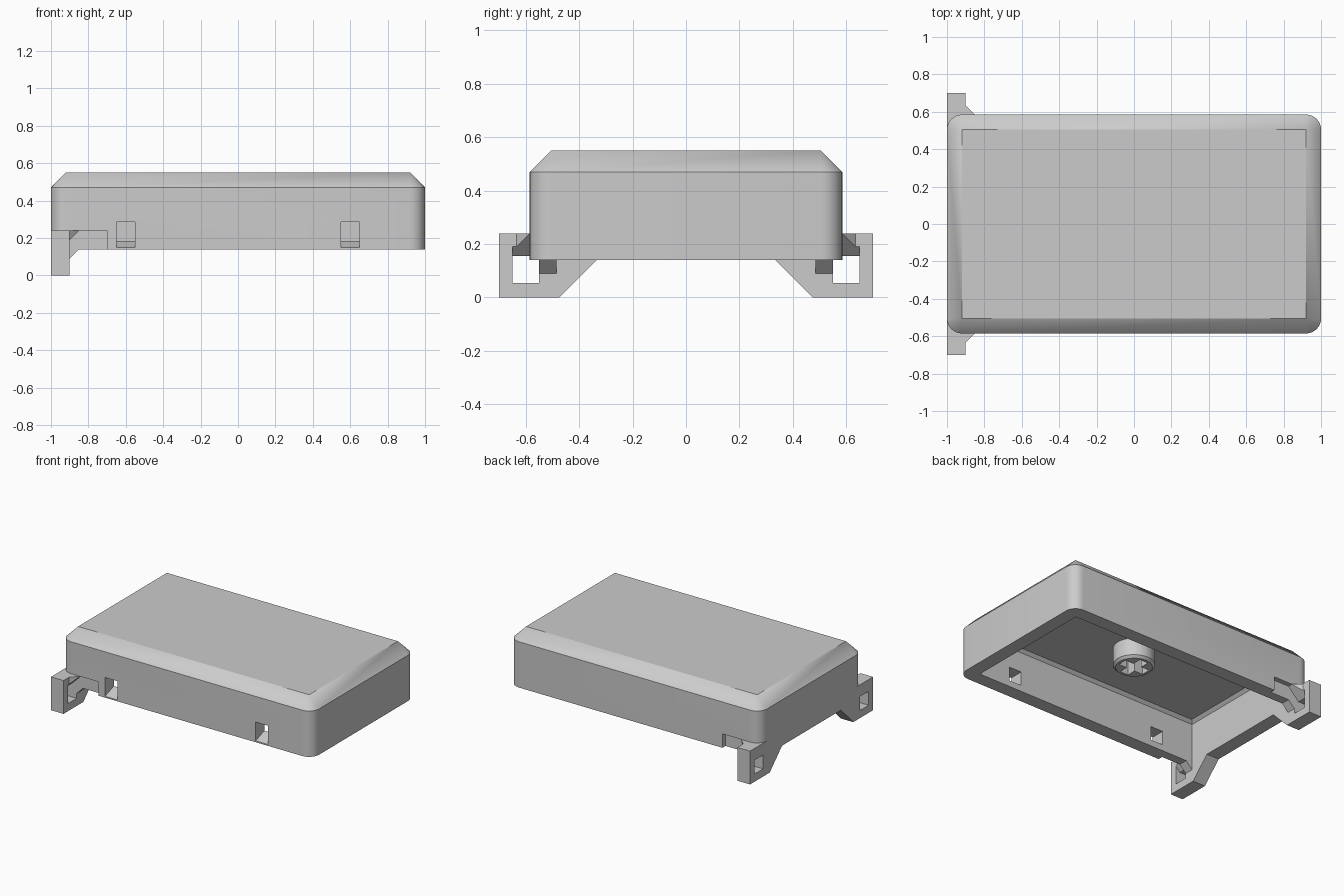
import bpy, bmesh, math
from mathutils import Vector

old = bpy.data.objects.get("Cube")
if old:
    bpy.data.objects.remove(old, do_unlink=True)

grey = bpy.data.materials.new("light_grey")
grey.use_nodes = True
colour = (0.6, 0.6, 0.6, 1)
grey.diffuse_color = colour
grey.node_tree.nodes["Principled BSDF"].inputs["Base Color"].default_value = colour


def finish(name, bm):
    bmesh.ops.recalc_face_normals(bm, faces=bm.faces)
    mesh = bpy.data.meshes.new(name)
    bm.to_mesh(mesh)
    bm.free()
    mesh.materials.append(grey)
    obj = bpy.data.objects.new(name, mesh)
    bpy.context.collection.objects.link(obj)
    return obj


def loft(name, rings):
    """Skin a stack of equal-length point rings and cap both ends."""
    bm = bmesh.new()
    loops = [[bm.verts.new(p) for p in ring] for ring in rings]
    n = len(loops[0])
    for a, b in zip(loops, loops[1:]):
        for i in range(n):
            j = (i + 1) % n
            bm.faces.new((a[i], a[j], b[j], b[i]))
    bm.faces.new(loops[0])
    bm.faces.new(loops[-1])
    bmesh.ops.remove_doubles(bm, verts=bm.verts, dist=0.0001)
    return finish(name, bm)


def rect_ring(hx, hy, r, z, steps=8):
    """Rounded rectangle; zero radius makes sharp corners."""
    pts = []
    for q, (sx, sy) in enumerate([(1, 1), (-1, 1), (-1, -1), (1, -1)]):
        for k in range(steps + 1):
            a = (q + k / steps) * math.pi / 2
            pts.append((sx * (hx - r) + r * math.cos(a), sy * (hy - r) + r * math.sin(a), z))
    return pts


def circle_ring(r, z, n=32):
    return [(r * math.cos(math.tau * i / n), r * math.sin(math.tau * i / n), z) for i in range(n)]


def prism(name, profile, axis, lo, hi):
    """Extrude a 2D profile along the x, y or z axis."""
    def place(p, d):
        v = list(p)
        v.insert(axis, d)
        return Vector(v)
    return loft(name, [[place(p, d) for p in profile] for d in (lo, hi)])


def box(name, x, y, z):
    return prism(name, [(x[0], y[0]), (x[1], y[0]), (x[1], y[1]), (x[0], y[1])], 2, *z)


def combine(target, tool, operation):
    tool.hide_render = True
    mod = target.modifiers.new("join", "BOOLEAN")
    mod.operation = operation
    mod.solver = "EXACT"
    mod.object = tool
    bpy.context.view_layer.objects.active = target
    bpy.ops.object.modifier_apply(modifier=mod.name)
    bpy.data.objects.remove(tool, do_unlink=True)


# Chamfered shell
HX, HY, WALL, BASE = 1.0, 0.585, 0.1, 0.14
housing = loft("housing", [rect_ring(HX, HY, 0.08, BASE),
                           rect_ring(HX, HY, 0.08, 0.47),
                           rect_ring(HX - 0.08, HY - 0.08, 0, 0.55)])

# Corner brackets: hooked plate with gussets, on both sides
for s in (-1, 1):
    plate = [(0.335, BASE), (0.475, 0), (0.7, 0), (0.7, 0.24), (0.335, 0.24)]
    combine(housing, prism("plate", [(s * y, z) for y, z in plate], 0, -1, -0.9), "UNION")
    gusset = [(-0.95, 0.56), (-0.85, 0.56), (-0.85, 0.585), (-0.9, 0.635), (-0.95, 0.635)]
    combine(housing, prism("gusset", [(x, s * y) for x, y in gusset], 2, 0.16, 0.24), "UNION")
    fillet = [(-0.95, 0.09), (-0.9, 0.09), (-0.85, BASE), (-0.85, 0.16), (-0.95, 0.16)]
    combine(housing, prism("fillet", fillet, 1, s * 0.485, s * 0.57), "UNION")

# Inner cavity
combine(housing, loft("cavity", [rect_ring(HX - WALL, HY - WALL, 0, -0.1, 1),
                                 rect_ring(HX - WALL, HY - WALL, 0, 0.429, 1),
                                 rect_ring(HX - 0.121, HY - 0.121, 0, 0.45, 1)]), "DIFFERENCE")

# Bracket openings that run on into a shallow recess in the side wall
opening = [(-1.1, 0.055), (-0.7, 0.055), (-0.7, 0.24), (-0.85, 0.24), (-0.935, 0.155), (-1.1, 0.155)]
for s in (-1, 1):
    combine(housing, prism("opening", opening, 1, s * 0.55, s * 0.65), "DIFFERENCE")

# Front windows with sloped sills
window = [(-0.7, 0.15), (-0.585, 0.15), (-0.485, 0.185), (-0.45, 0.185), (-0.45, 0.285), (-0.7, 0.285)]
for x in (-0.6, 0.6):
    combine(housing, prism("window", window, 0, x - 0.05, x + 0.05), "DIFFERENCE")

# Central boss with a cross socket
boss = loft("socket_boss", [circle_ring(0.12, 0.31), circle_ring(0.137, 0.327), circle_ring(0.137, 0.46)])
for a, b in ((0.1, 0.033), (0.033, 0.1)):
    combine(boss, box("slot", (-a, a), (-b, b), (0.2, 0.43)), "DIFFERENCE")

for obj in (housing, boss):
    bpy.ops.object.select_all(action="DESELECT")
    obj.select_set(True)
    bpy.context.view_layer.objects.active = obj
    bpy.ops.object.shade_smooth_by_angle(angle=math.radians(30))
